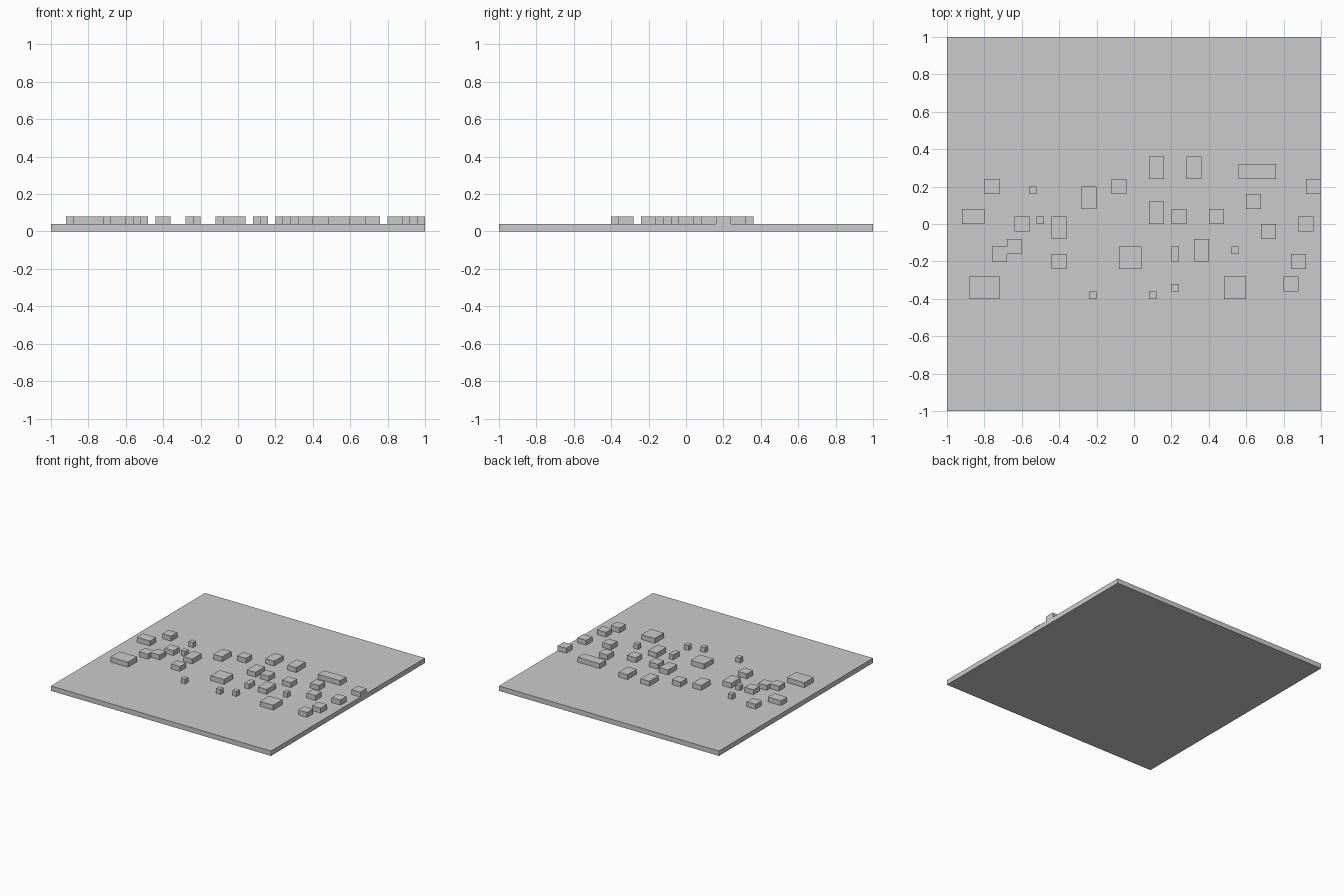
import bpy

if "Cube" in bpy.data.objects:
    bpy.data.objects.remove(bpy.data.objects["Cube"])

U = 0.04  # grid unit of the model


def box(name, x, y, z, w, d, h):
    """Box from its minimum corner and size, all in grid units."""
    bpy.ops.mesh.primitive_cube_add(
        size=1, location=((x + w / 2) * U, (y + d / 2) * U, (z + h / 2) * U))
    ob = bpy.context.object
    ob.name = name
    ob.scale = (w * U, d * U, h * U)
    bpy.ops.object.transform_apply(location=False, rotation=False, scale=True)
    return ob


# Flat ground slab
box("base_plate", -25, -25, 0, 50, 50, 1)

# Raised blocks, grouped by footprint (width, depth): min corners in grid units
blocks = {
    # small studs
    (1, 1): [(-14, 4), (-13, 0), (13, -4), (-6, -10), (2, -10), (5, -9)],
    # square blocks
    (2, 2): [(-20, 4), (-16, -1), (-3, 4), (23, 4), (5, 0), (10, 0), (15, 2),
             (17, -2), (22, -1), (-19, -5), (-17, -4), (-11, -6), (21, -6),
             (20, -9)],
    # deep blocks
    (2, 3): [(-11, -2), (-7, 2), (2, 6), (7, 6), (2, 0), (8, -5)],
    (1, 2): [(5, -5)],
    # wide and large blocks
    (3, 2): [(-23, 0)],
    (5, 2): [(14, 6)],
    (3, 3): [(-2, -6), (12, -10)],
    (4, 3): [(-22, -10)],
}
for (w, d), corners in blocks.items():
    for i, (x, y) in enumerate(corners, 1):
        box(f"block_{w}x{d}_{i}", x, y, 1, w, d, 1)
